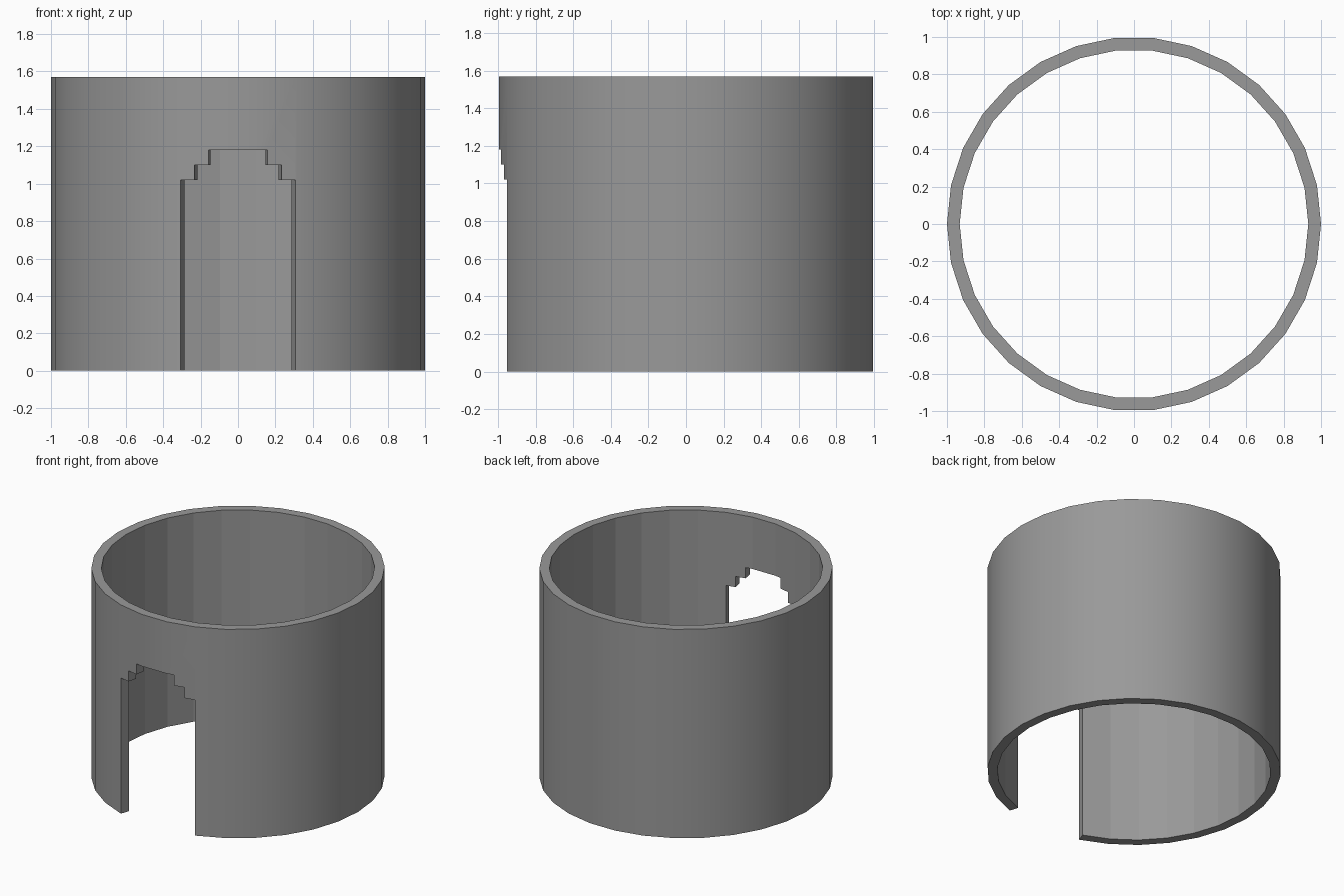
import bpy, bmesh, math

if "Cube" in bpy.data.objects:
    bpy.data.objects.remove(bpy.data.objects["Cube"])

SIDES, R_OUT, R_IN, HEIGHT = 30, 1.0, 0.932, 1.57


def make_object(name, bm):
    bmesh.ops.recalc_face_normals(bm, faces=bm.faces)
    mesh = bpy.data.meshes.new(name)
    bm.to_mesh(mesh)
    bm.free()
    obj = bpy.data.objects.new(name, mesh)
    bpy.context.collection.objects.link(obj)
    return obj


# Dark grey stone
stone = bpy.data.materials.new("dark_grey")
stone.diffuse_color = (0.32, 0.32, 0.32, 1)
stone.use_nodes = True
stone.node_tree.nodes["Principled BSDF"].inputs["Base Color"].default_value = stone.diffuse_color

# Round wall: open ring, smooth outside, faceted inside
bm = bmesh.new()


def ring(radius, z):
    return [bm.verts.new((radius * math.cos(math.tau * i / SIDES),
                          radius * math.sin(math.tau * i / SIDES), z))
            for i in range(SIDES)]


loops = [ring(R_OUT, 0), ring(R_OUT, HEIGHT), ring(R_IN, HEIGHT), ring(R_IN, 0)]
for k in range(4):
    a, b = loops[k], loops[(k + 1) % 4]
    for i in range(SIDES):
        j = (i + 1) % SIDES
        face = bm.faces.new((a[i], a[j], b[j], b[i]))
        face.smooth = (k == 0)
wall = make_object("round_wall", bm)
wall.data.materials.append(stone)

# Doorway cutter: stepped arch whose sides point at the centre
half = [(0.311, -0.2), (0.311, 1.02), (0.232, 1.02), (0.232, 1.10),
        (0.153, 1.10), (0.153, 1.18)]
outline = half + [(-x, z) for x, z in reversed(half)]
bm = bmesh.new()
near, far = [[bm.verts.new((x * y / -0.96, y, z)) for x, z in outline]
             for y in (-1.2, -0.6)]
bm.faces.new(near)
bm.faces.new(far)
for i in range(len(outline)):
    j = (i + 1) % len(outline)
    bm.faces.new((near[i], near[j], far[j], far[i]))
cutter = make_object("doorway_cutter", bm)
cutter.data.materials.append(stone)
cutter.hide_render = True
cutter.display_type = 'WIRE'

# Cut the doorway and discard the cutter
mod = wall.modifiers.new("doorway", 'BOOLEAN')
mod.operation = 'DIFFERENCE'
mod.solver = 'EXACT'
mod.object = cutter
bpy.context.view_layer.objects.active = wall
bpy.ops.object.modifier_apply(modifier=mod.name)
bpy.data.objects.remove(cutter, do_unlink=True)
